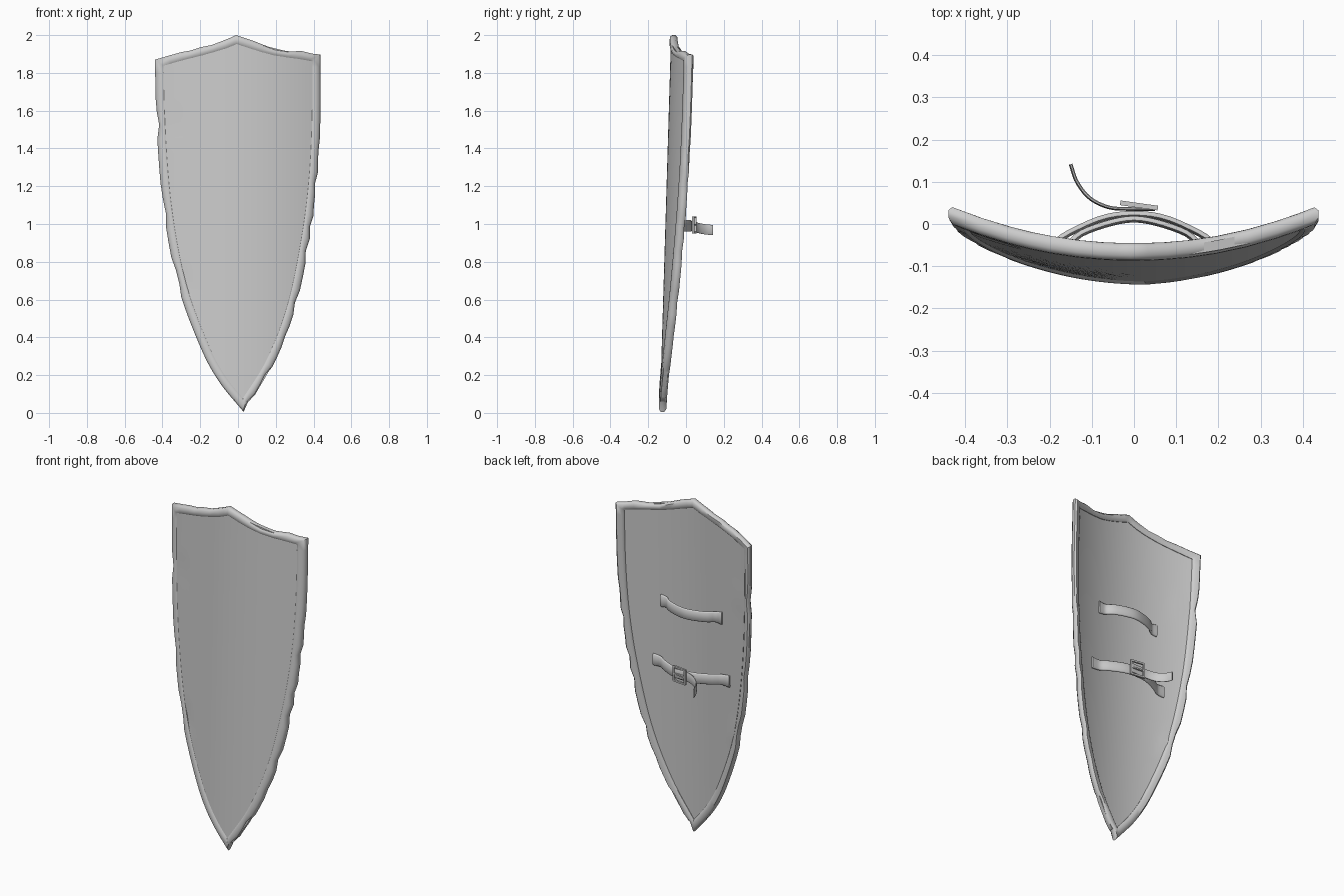
import bpy, bmesh, math, random
from mathutils import Vector

if "Cube" in bpy.data.objects:
    bpy.data.objects.remove(bpy.data.objects["Cube"])
random.seed(4)

mat = bpy.data.materials.new("plain_grey")
mat.use_nodes = True
GREY = (0.6, 0.6, 0.6, 1)
mat.diffuse_color = GREY
mat.node_tree.nodes["Principled BSDF"].inputs["Base Color"].default_value = GREY


def make(name, bm, angle=40):
    bmesh.ops.recalc_face_normals(bm, faces=bm.faces)
    me = bpy.data.meshes.new(name)
    bm.to_mesh(me)
    bm.free()
    me.materials.append(mat)
    ob = bpy.data.objects.new(name, me)
    bpy.context.collection.objects.link(ob)
    bpy.ops.object.select_all(action='DESELECT')
    ob.select_set(True)
    bpy.context.view_layer.objects.active = ob
    bpy.ops.object.shade_smooth_by_angle(angle=math.radians(angle))
    return ob


def spline(pts, n):
    """Catmull-Rom through pts, n segments, ends included."""
    p = [Vector(q) for q in pts]
    p = [2 * p[0] - p[1]] + p + [2 * p[-1] - p[-2]]
    out = []
    for k in range(n + 1):
        s = k / n * (len(pts) - 1)
        i = min(int(s), len(pts) - 2)
        t = s - i
        a, b, c, d = p[i:i + 4]
        out.append(0.5 * (2 * b + (c - a) * t + (2 * a - 5 * b + 4 * c - d) * t * t
                          + (3 * b - a - 3 * c + d) * t ** 3))
    return out


def curve_y(x, z):
    """Depth of the curved, slightly leaning shield."""
    return -0.065 - 0.06 * (1 - z / 2) + 0.48 * x * x


def bridge(bm, rings, closed=True):
    """Join equal rings of vertices in order."""
    pairs = list(zip(rings, rings[1:])) + ([(rings[-1], rings[0])] if closed else [])
    for a, b in pairs:
        for i in range(len(a)):
            j = (i + 1) % len(a)
            bm.faces.new((a[i], a[j], b[j], b[i]))


# Outline in x, z
N = 32
left = spline([(-.44, 1.87), (-.43, 1.5), (-.395, 1.08), (-.32, .68), (-.2, .35), (-.1, .165), (.03, .005)], N)
right = spline([(.437, 1.897), (.436, 1.55), (.42, 1.235), (.38, .92), (.305, .56), (.19, .26), (.03, .005)], N)
top_r = spline([(-.01, 2.0), (.08, 1.97), (.2, 1.935), (.34, 1.915), (.437, 1.897)], 8)
top_l = spline([(-.44, 1.87), (-.3, 1.91), (-.2, 1.935), (-.08, 1.97), (-.01, 2.0)], 8)
outline = left + right[-2::-1] + top_r[-2::-1] + top_l[-2:0:-1]


def offset(i, d):
    """Outline point i moved inward by d, mitred at the corners."""
    p = outline[i]
    e1 = (p - outline[i - 1]).normalized()
    e2 = (outline[(i + 1) % len(outline)] - p).normalized()
    n1, n2 = Vector((-e1.y, e1.x)), Vector((-e2.y, e2.x))
    m = (n1 + n2).normalized()
    return p + m * d / max(m.dot(n1), 0.4)


# Rim: chamfered section swept round the outline, with small nicks
section = [(0, -.009), (.009, -.02), (.034, -.021), (.045, -.013),
           (.045, .013), (.034, .021), (.009, .02), (0, .009)]
bm = bmesh.new()
rings = []
for i in range(len(outline)):
    corner = i in (0, N, 2 * N, 2 * N + 8)
    nick = random.choice((0, 0, 0, .004, .01)) if not corner else 0
    if abs(outline[i].y - 1.55) < .04 and outline[i].x < 0:
        nick = .014
    ring = []
    for d, e in section:
        q = offset(i, d + (nick if d < .02 else 0))
        ring.append(bm.verts.new((q.x, curve_y(q.x, q.y) + e, q.y)))
    rings.append(ring)
bridge(bm, rings)
make("rim", bm, 50)

# Curved panel, dented at the edge in two places
M = 24
dents = [(-.40, 1.55, .13, .035, .014), (-.29, .70, .06, .05, .010)]
bm = bmesh.new()
layers = []
for side in (-.014, .010):
    rows = []
    for i in range(N):
        a = left[i].lerp(right[i], .03)
        b = right[i].lerp(left[i], .03)
        w = (1 - i / N) ** 3
        row = []
        for j in range(M + 1):
            u = j / M
            q = a.lerp(b, u)
            z = q.y + w * (.115 * (1 - abs(2 * u - 1)) - .02)
            if i == N - 1:
                z += .01
            y = curve_y(q.x, z) + side
            for dx, dz, rx, rz, depth in dents:
                y += depth * max(0, 1 - abs(q.x - dx) / rx) * max(0, 1 - abs(z - dz) / rz)
            row.append(bm.verts.new((q.x, y, z)))
        rows.append(row)
    for r, s in zip(rows, rows[1:]):
        for j in range(M):
            bm.faces.new((r[j], r[j + 1], s[j + 1], s[j]))
    layers.append(rows[0] + [r[-1] for r in rows[1:]] + rows[-1][-2::-1] + [r[0] for r in rows[-2:0:-1]])
bridge(bm, layers, closed=False)
make("panel", bm)


# Leather straps: path points are (x, y, z), with a softly padded section
def strap(name, path, half_w, half_t, flare=0):
    pts = spline(path, 28)
    bm = bmesh.new()
    rings = []
    for i, p in enumerate(pts):
        t = (pts[min(i + 1, 28)] - pts[max(i - 1, 0)]).normalized()
        n = Vector((-t.y, t.x, 0)).normalized()
        w = half_w + flare * max(0, abs(i - 14) - 10) / 4
        ring = []
        for u, v in ((-1, -.4), (-.85, -1), (.85, -1), (1, -.4), (1, .4), (.7, .9), (0, 1.2), (-.7, .9), (-1, .4)):
            ring.append(bm.verts.new(p + n * v * half_t + Vector((0, 0, u * w))))
        rings.append(ring)
    bridge(bm, rings, closed=False)
    bm.faces.new(rings[0])
    bm.faces.new(rings[-1])
    return make(name, bm, 50)


def arch(x0, x1, peak, z):
    y0, y1 = curve_y(x0, z) + .014, curve_y(x1, z) + .014
    return [(x0, y0, z), (x0 * .8, y0 + .002, z), (x0 * .62, y0 + .03, z), (x0 * .3, peak - .01, z),
            (0, peak, z), (x1 * .3, peak - .01, z), (x1 * .62, y1 + .03, z), (x1 * .8, y1 + .002, z), (x1, y1, z)]


strap("upper_strap", arch(.20, -.20, .012, 1.35), .03, .007, .006)
strap("lower_strap", arch(.25, -.25, .024, .99), .03, .007, .004)
strap("loose_strap_end", [(.05, .036, .995), (-.01, .036, .995), (-.06, .04, .99), (-.105, .062, .98),
                          (-.135, .1, .972), (-.15, .142, .968)], .027, .004)

# Buckle: square frame with a prong, tilted with the strap
bm = bmesh.new()
bars = [(-.04, 0, .01, .09), (.04, 0, .01, .09), (0, .041, .08, .01), (0, -.041, .08, .01), (.0, 0, .08, .008)]
tilt = math.radians(-8)
for cx, cz, sx, sz in bars:
    vs = bmesh.ops.create_cube(bm, size=1)["verts"]
    for v in vs:
        x, y = cx + v.co.x * sx, v.co.y * .011
        v.co = (.012 + x * math.cos(tilt) - y * math.sin(tilt),
                .044 + x * math.sin(tilt) + y * math.cos(tilt), .995 + cz + v.co.z * sz)
make("buckle", bm, 30)
